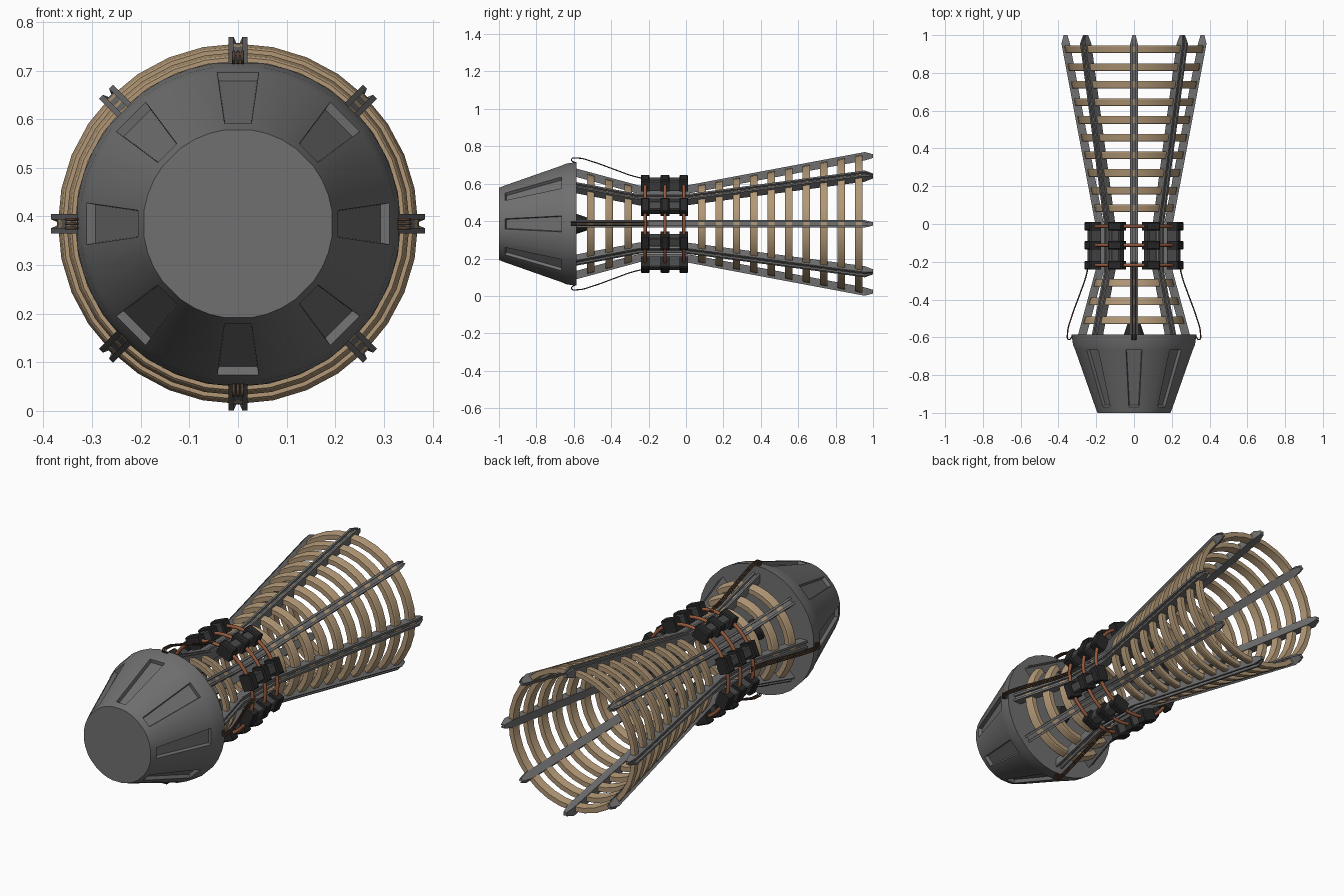
import bpy, bmesh, math

if "Cube" in bpy.data.objects:
    bpy.data.objects.remove(bpy.data.objects["Cube"])

C = 0.385  # height of the long axis, which runs along y


def mat(name, rgb):
    m = bpy.data.materials.new(name)
    m.diffuse_color = (*rgb, 1)
    m.use_nodes = True
    m.node_tree.nodes["Principled BSDF"].inputs["Base Color"].default_value = m.diffuse_color
    return m


GREY = mat("steel grey", (0.16, 0.16, 0.16))
BLACK = mat("black rubber", (0.022, 0.022, 0.023))
DARK = mat("dark grey", (0.065, 0.066, 0.068))
WOOD = mat("tan hoop", (0.44, 0.31, 0.18))
COPPER = mat("copper", (0.30, 0.10, 0.045))
WIRE = mat("dark brown wire", (0.085, 0.048, 0.03))


def pt(deg, r, y, t=0.0):
    """Point at an angle around the axis, with tangential shift t."""
    a = math.radians(deg)
    return (r * math.cos(a) - t * math.sin(a), y, C + r * math.sin(a) + t * math.cos(a))


def finish(bm, name, material, smooth=None):
    bmesh.ops.recalc_face_normals(bm, faces=bm.faces)
    me = bpy.data.meshes.new(name)
    bm.to_mesh(me)
    bm.free()
    me.materials.append(material)
    ob = bpy.data.objects.new(name, me)
    bpy.context.collection.objects.link(ob)
    if smooth:
        bpy.ops.object.select_all(action='DESELECT')
        bpy.context.view_layer.objects.active = ob
        ob.select_set(True)
        bpy.ops.object.shade_smooth_by_angle(angle=math.radians(smooth))
    return ob


def skin(bm, loops, wrap=False, caps=False):
    """Bridge a row of closed point loops; returns rows of faces."""
    vs = [[bm.verts.new(p) for p in lp] for lp in loops]
    n, rows = len(vs[0]), []
    for i in range(len(vs) if wrap else len(vs) - 1):
        a, b = vs[i], vs[(i + 1) % len(vs)]
        rows.append([bm.faces.new((a[k], a[(k + 1) % n], b[(k + 1) % n], b[k])) for k in range(n)])
    if caps:
        bm.faces.new(vs[0])
        bm.faces.new(vs[-1])
    return rows


def box(bm, deg, r0, r1, y0, y1, w, ch=0.006):
    """Chamfered block on a radial spoke."""
    def rect(r, k):
        return [pt(deg, r, y, t) for y, t in ((y0 + k, -w + k), (y1 - k, -w + k), (y1 - k, w - k), (y0 + k, w - k))]
    skin(bm, [rect(r0, 0), rect(r1 - ch, 0), rect(r1, ch)], caps=True)


def rail_r(y):
    """Outer radius of the rails along the axis."""
    path = [(-0.62, 0.305), (-0.25, 0.205), (0.0, 0.205), (0.96, 0.385), (1.0, 0.385)]
    for (ya, ra), (yb, rb) in zip(path, path[1:]):
        if y <= yb:
            return ra + (rb - ra) * (y - ya) / (yb - ya)
    return 0.385


# Cone head with eight sunk panels
angles = []
for k in range(8):
    angles += [45 * k + d for d in (-8.2, 8.2, 17.73, 27.27)]
prof = [(-1.0, 0.195), (-0.97, 0.207), (-0.665, 0.315), (-0.64, 0.326), (-0.585, 0.334)]
bm = bmesh.new()
rows = skin(bm, [[pt(a, r, y) for a in angles] for y, r in prof], caps=True)
panels = rows[2 - 1][::4]
bmesh.ops.recalc_face_normals(bm, faces=bm.faces)
bmesh.ops.inset_individual(bm, faces=panels, thickness=0.003, depth=0)
bmesh.ops.inset_individual(bm, faces=panels, thickness=0.005, depth=-0.018)
finish(bm, "cone_head", GREY, 25)

# Dark plug behind the head
bm = bmesh.new()
skin(bm, [[pt(a, r, y) for a in range(0, 360, 15)] for y, r in ((-0.59, 0.055), (-0.53, 0.035))], caps=True)
finish(bm, "rear_plug", BLACK, 30)

# Eight grooved rails with tapered tips
section = [(-0.02, -0.045), (0.02, -0.045), (0.02, 0), (0.009, 0),
           (0.009, -0.012), (-0.009, -0.012), (-0.009, 0), (-0.02, 0)]
bm = bmesh.new()
for k in range(8):
    loops = []
    for y, s in ((-0.6, 1), (-0.25, 1), (0, 1), (0.955, 1), (1.0, 0.45)):
        mid = rail_r(y) - 0.0225
        loops.append([pt(45 * k, mid + (d + 0.0225) * s, y, t * s) for t, d in section])
    skin(bm, loops, caps=True)
finish(bm, "rails", GREY)

# Tan hoops inside the rails, front and rear cages
hoops = [-0.51, -0.41, -0.31] + [0.083 + 0.0935 * i for i in range(10)]
for i, y in enumerate(hoops):
    bm = bmesh.new()
    ring = [(y + d, rail_r(y + d) - 0.011 - e) for d, e in
            ((-0.02, 0.003), (-0.015, 0), (0.015, 0), (0.02, 0.003), (0.02, 0.028), (-0.02, 0.028))]
    skin(bm, [[pt(a * 11.25, r, yy) for a in range(32)] for yy, r in ring], wrap=True)
    finish(bm, f"hoop_{i + 1}", WOOD, 25)

# Clamps set between the rails: a spine and three cross blocks each
bands = (-0.218, -0.112, -0.012)
spine, blocks = bmesh.new(), bmesh.new()
for k in range(8):
    a = 22.5 + 45 * k
    box(spine, a, 0.2, 0.26, -0.238, 0.008, 0.025)
    for y in bands:
        box(blocks, a, 0.205, 0.27, y - 0.023, y + 0.023, 0.04)
finish(spine, "clamp_spines", DARK)
finish(blocks, "clamp_blocks", BLACK)

# Copper bands through the clamp blocks
for i, y in enumerate(bands):
    bm = bmesh.new()
    ring = [(y + 0.009 * math.cos(q * math.pi / 4), 0.238 + 0.009 * math.sin(q * math.pi / 4)) for q in range(8)]
    skin(bm, [[pt(a * 7.5, r, yy) for a in range(48)] for yy, r in ring], wrap=True)
    finish(bm, f"copper_band_{i + 1}", COPPER, 60)

# Four bundles of three thin wires from head rim to the clamps
wire_path = [(-0.59, 0.325), (-0.612, 0.345), (-0.58, 0.352), (-0.5, 0.333), (-0.38, 0.29), (-0.28, 0.255), (-0.2, 0.238)]
cu = bpy.data.curves.new("wires", 'CURVE')
cu.dimensions = '3D'
cu.bevel_depth = 0.0035
cu.bevel_resolution = 1
cu.resolution_u = 5
cu.materials.append(WIRE)
for deg in (0, 90, 180, 270):
    for t in (-0.009, 0, 0.009):
        sp = cu.splines.new('BEZIER')
        sp.bezier_points.add(len(wire_path) - 1)
        for bp, (y, r) in zip(sp.bezier_points, wire_path):
            bp.co = pt(deg, r, y, t)
            bp.handle_left_type = bp.handle_right_type = 'AUTO'
bpy.context.collection.objects.link(bpy.data.objects.new("wires", cu))
